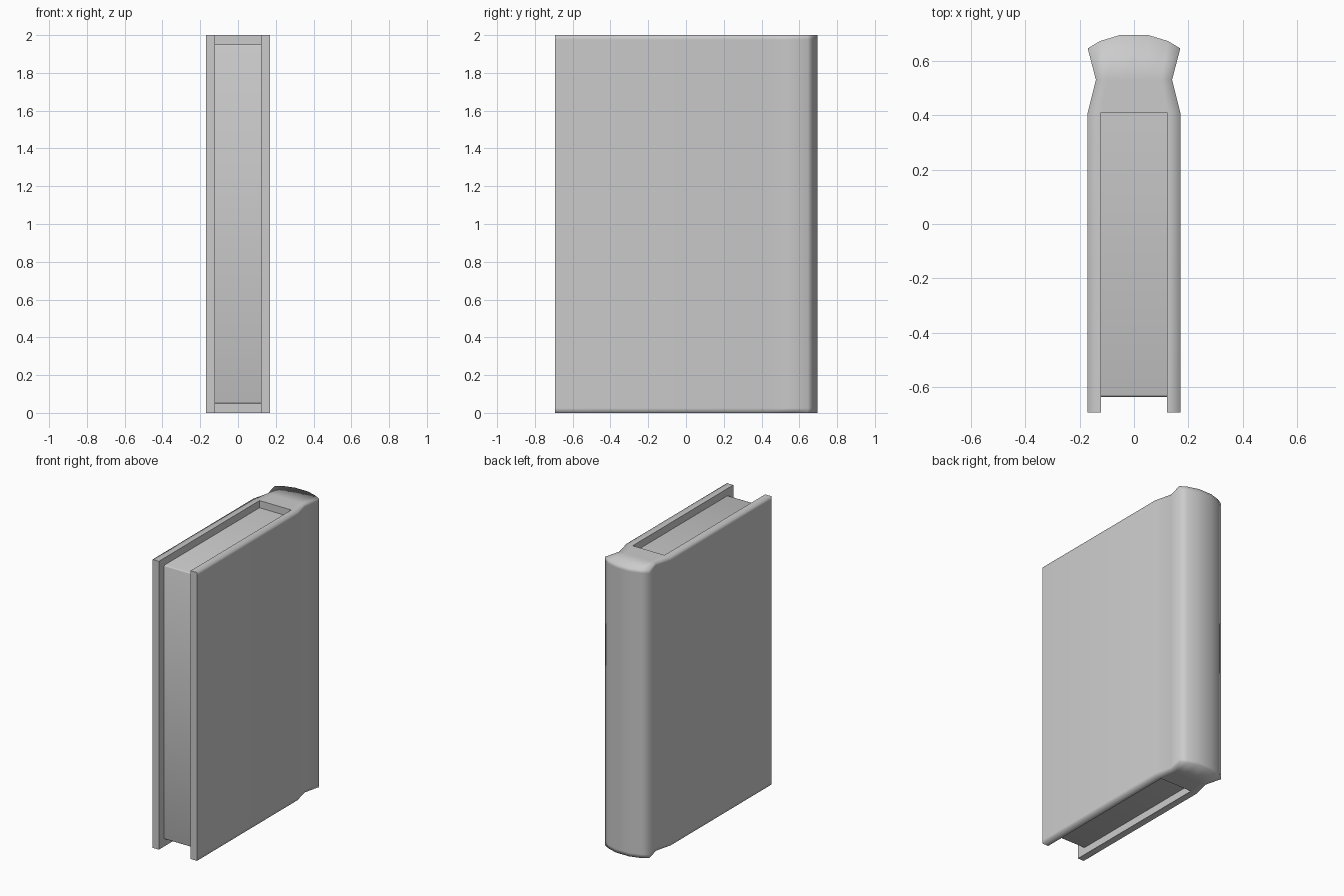
import bpy, bmesh, math
from collections import Counter

if "Cube" in bpy.data.objects:
    bpy.data.objects.remove(bpy.data.objects["Cube"])


def finish(bm, name):
    bmesh.ops.recalc_face_normals(bm, faces=bm.faces[:])
    mesh = bpy.data.meshes.new(name)
    for f in bm.faces:
        f.smooth = True
    bm.to_mesh(mesh)
    bm.free()
    obj = bpy.data.objects.new(name, mesh)
    bpy.context.collection.objects.link(obj)
    return obj


# Cover plan: half rows from the spine outwards, mirrored across x
half_rows = [
    [(0.05, -0.693), (0.122, -0.693), (0.17, -0.693)],   # front edge of boards
    [(0.05, 0.41), (0.122, 0.41), (0.17, 0.41)],         # end of page recess
    [(0.05, 0.53), (0.10, 0.53), (0.14, 0.53)],          # hinge groove
    [(0.05, 0.695), (0.125, 0.672), (0.17, 0.645)],      # rounded spine
]
rows = [[(-x, y) for x, y in reversed(r)] + r for r in half_rows]
cells = [(i, j) for i in range(3) for j in range(5) if i > 0 or j in (0, 4)]
quads = [[(i, j), (i, j + 1), (i + 1, j + 1), (i + 1, j)] for i, j in cells]
levels = (0.0, 0.025, 1.975, 2.0)

# Cover: both boards and the spine, with loops near top and bottom
bm = bmesh.new()
verts = {}


def vert(key, k):
    if (key, k) not in verts:
        x, y = rows[key[0]][key[1]]
        verts[key, k] = bm.verts.new((x, y, levels[k]))
    return verts[key, k]


borders = Counter()
for q in quads:
    for k in (0, 3):
        bm.faces.new([vert(p, k) for p in q])
    for a, b in zip(q, q[1:] + q[:1]):
        borders[tuple(sorted((a, b)))] += 1
for (a, b), count in borders.items():
    if count == 1:
        for k in range(3):
            bm.faces.new([vert(a, k), vert(b, k), vert(b, k + 1), vert(a, k + 1)])

# Crisp front edges and recess, soft outer rim
bmesh.ops.recalc_face_normals(bm, faces=bm.faces[:])
for e in bm.edges:
    a, b = (v.co for v in e.verts)
    upright = abs(a.z - b.z) > 0.01
    front = max(a.y, b.y) < -0.69
    inner = max(abs(a.x), abs(b.x)) < 0.123 and max(a.y, b.y) < 0.42
    if e.calc_face_angle(0) > math.radians(80) and (upright or front or inner):
        e.smooth = False
finish(bm, "book_cover")

# Page block set back between the boards
bm = bmesh.new()
bmesh.ops.create_cube(bm, size=1)
for v in bm.verts:
    v.co = (v.co.x * 0.244, -0.1125 + v.co.y * 1.045, 1 + v.co.z * 1.9)
front_edges = [e for e in bm.edges
               if all(v.co.y < -0.6 for v in e.verts)
               and abs(e.verts[0].co.z - e.verts[1].co.z) < 0.01]
bmesh.ops.bevel(bm, geom=front_edges, offset=0.008, segments=2, profile=0.5,
                affect='EDGES')
for e in bm.edges:
    if e.calc_face_angle(0) > math.radians(60):
        e.smooth = False
finish(bm, "page_block")
